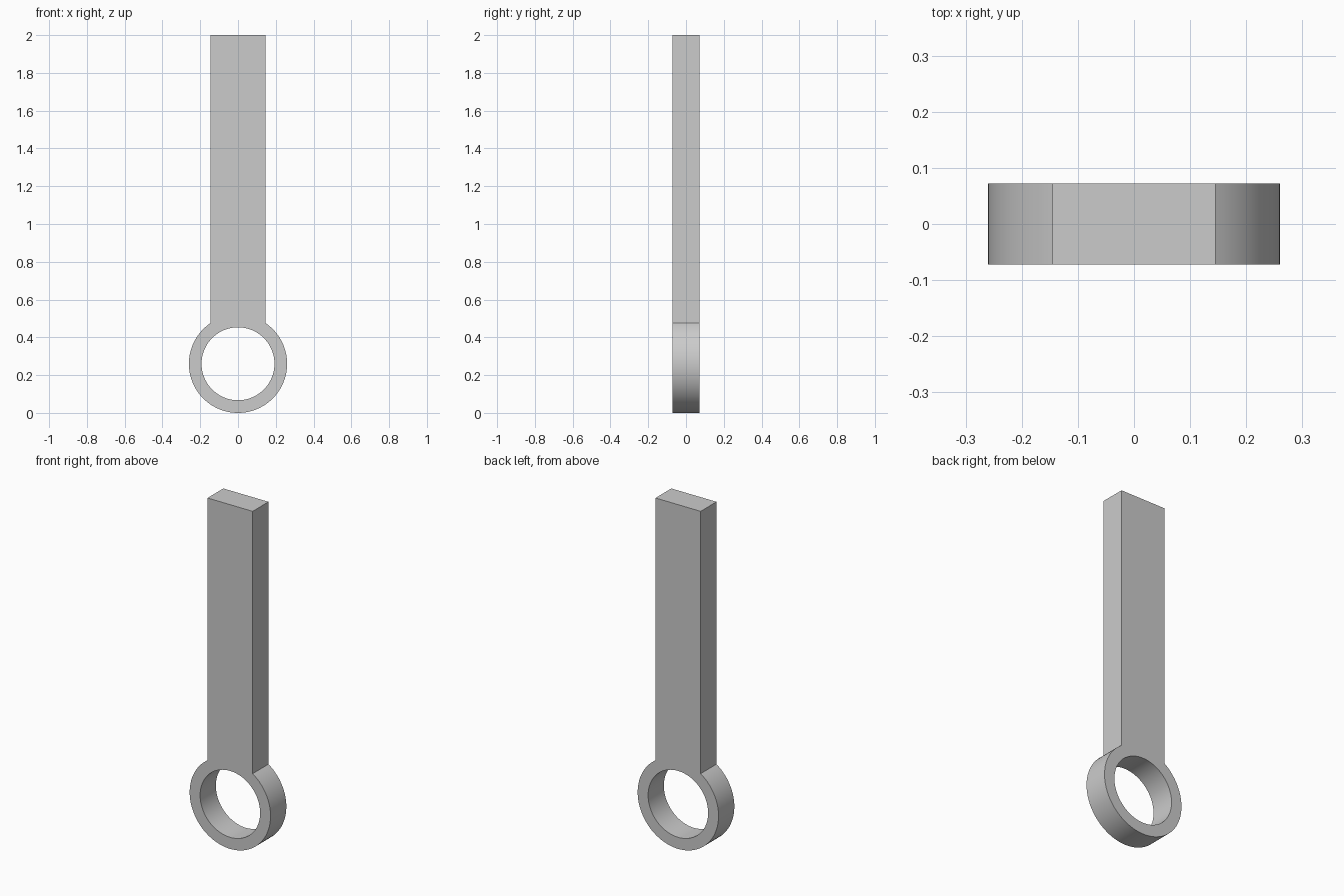
import bpy
import bmesh
from math import acos, asin, cos, sin, pi, tau, radians
from mathutils import Vector

cube = bpy.data.objects.get("Cube")
if cube:
    bpy.data.objects.remove(cube, do_unlink=True)

OUTER, INNER = 0.26, 0.193      # ring radii
HALF_W, HALF_D = 0.145, 0.0725  # bar half width, half depth
TOP = 2.0
RING_STEPS, ARC_STEPS = 72, 24

# Grey material
grey = bpy.data.materials.new("plain grey")
grey.use_nodes = True
colour = (0.6, 0.6, 0.6, 1)
grey.diffuse_color = colour
grey.node_tree.nodes["Principled BSDF"].inputs["Base Color"].default_value = colour

bm = bmesh.new()


def point(x, z):
    return bm.verts.new((x, -HALF_D, z))


def on_circle(radius, angle):
    return point(radius * cos(angle), OUTER + radius * sin(angle))


# Open ring, from the left joint around the bottom to the right joint
joint = acos(HALF_W / OUTER)
sweep = pi + 2 * joint
angles = [pi - joint + sweep * i / RING_STEPS for i in range(RING_STEPS + 1)]
outer = [on_circle(OUTER, a) for a in angles]
inner = [on_circle(INNER, a) for a in angles]
for i in range(RING_STEPS):
    bm.faces.new((outer[i], outer[i + 1], inner[i + 1], inner[i]))

# Bar, closing the top of the ring with the rest of the hole's arc
arc = [on_circle(INNER, joint + (pi - 2 * joint) * i / ARC_STEPS)
       for i in range(1, ARC_STEPS)]
bm.faces.new([outer[-1], point(HALF_W, TOP), point(-HALF_W, TOP), outer[0],
              inner[0]] + arc[::-1] + [inner[-1]])

# Give the flat outline its depth
front = list(bm.faces)
solid = bmesh.ops.extrude_face_region(bm, geom=front, use_keep_orig=True)
moved = [v for v in solid["geom"] if isinstance(v, bmesh.types.BMVert)]
bmesh.ops.translate(bm, verts=moved, vec=Vector((0, 2 * HALF_D, 0)))
bmesh.ops.recalc_face_normals(bm, faces=bm.faces)

mesh = bpy.data.meshes.new("bar_with_ring")
bm.to_mesh(mesh)
bm.free()
mesh.materials.append(grey)
bar = bpy.data.objects.new("bar_with_ring", mesh)
bpy.context.collection.objects.link(bar)

# Smooth ring walls, sharp corners
bpy.ops.object.select_all(action="DESELECT")
bar.select_set(True)
bpy.context.view_layer.objects.active = bar
bpy.ops.object.shade_smooth_by_angle(angle=radians(30))
